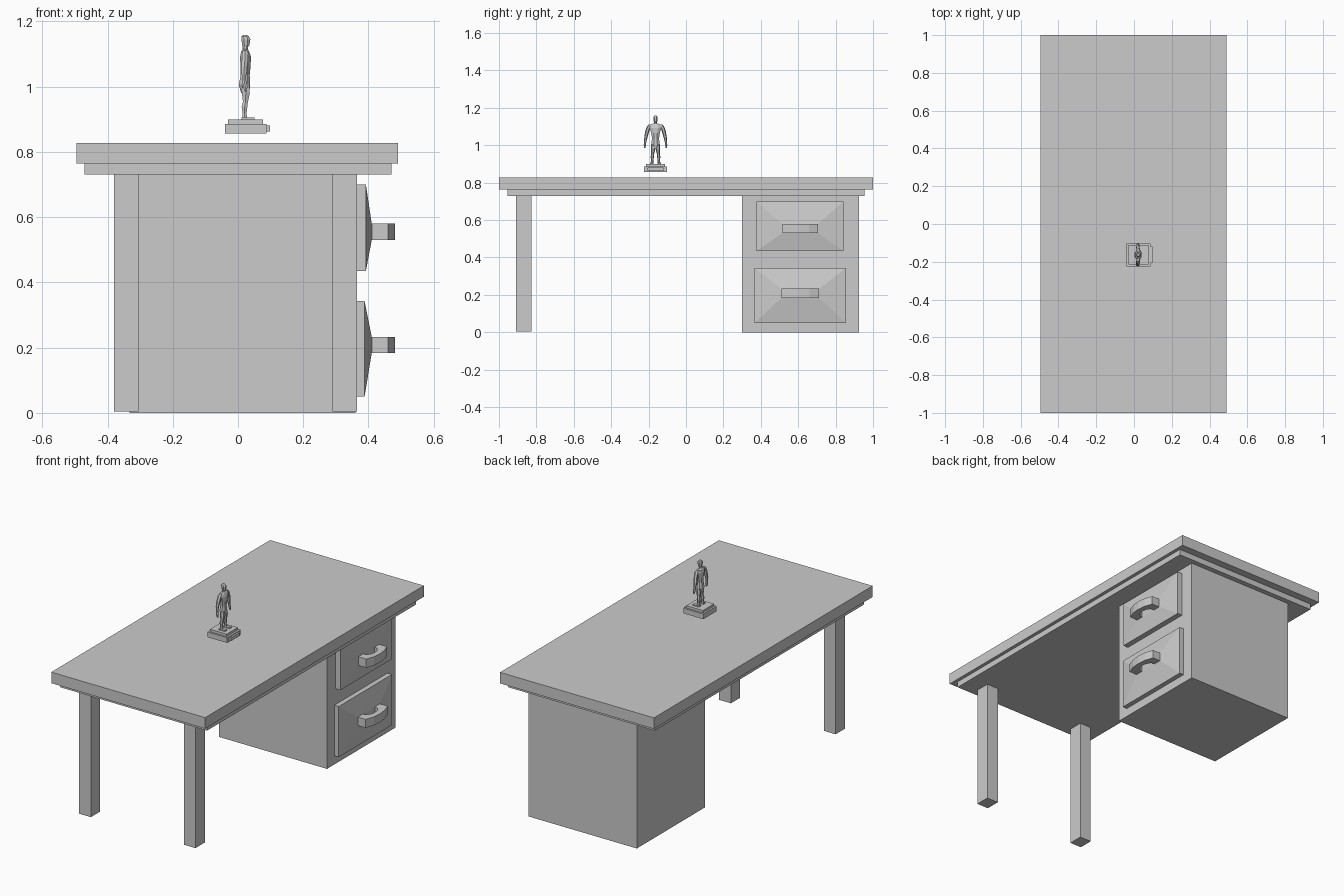
import bpy, bmesh
from math import cos, sin, pi


def finish(name, bm):
    bmesh.ops.recalc_face_normals(bm, faces=bm.faces[:])
    me = bpy.data.meshes.new(name)
    bm.to_mesh(me)
    bm.free()
    ob = bpy.data.objects.new(name, me)
    bpy.context.collection.objects.link(ob)
    return ob


def bridge(name, rings):
    """Skin a list of closed point rings and cap both ends."""
    bm = bmesh.new()
    vs = [[bm.verts.new(p) for p in r] for r in rings]
    n = len(vs[0])
    for a, b in zip(vs, vs[1:]):
        for i in range(n):
            j = (i + 1) % n
            bm.faces.new((a[i], a[j], b[j], b[i]))
    bm.faces.new(vs[0][::-1])
    bm.faces.new(vs[-1])
    return finish(name, bm)


def box(name, x0, x1, y0, y1, z0, z1):
    return bridge(name, [[(x0, y0, z), (x1, y0, z), (x1, y1, z), (x0, y1, z)]
                         for z in (z0, z1)])


def loft(name, sections, sides=8):
    """Stacked horizontal ellipses: (z, centre x, centre y, radius x, radius y)."""
    return bridge(name, [[(cx + rx * cos(2 * pi * (i + .5) / sides),
                           cy + ry * sin(2 * pi * (i + .5) / sides), z)
                          for i in range(sides)] for z, cx, cy, rx, ry in sections])


# Desk top, apron, cabinet and legs
box("desk_top", -0.495, 0.49, -1, 1, 0.764, 0.828)
box("desk_apron", -0.47, 0.47, -0.955, 0.955, 0.73, 0.764)
box("cabinet", -0.333, 0.36, 0.30, 0.925, 0, 0.732)
for side, x in (("back", -0.38), ("front", 0.29)):
    box(side + "_leg", x, x + 0.075, -0.91, -0.825, 0.005, 0.732)


# Drawer fronts: slab with a shallow pyramid, plus arched pull
def drawer(name, y0, y1, z0, z1, hy0, hy1, hz0, hz1, x_slab):
    def rect(x, a, b, c, d):
        return [(x, a, c), (x, b, c), (x, b, d), (x, a, d)]
    bridge(name + "_drawer", [rect(0.355, y0, y1, z0, z1),
                              rect(x_slab, y0, y1, z0, z1),
                              rect(0.41, hy0, hy1, hz0, hz1)])
    mid, h = (hy0 + hy1) / 2, (hy1 - hy0) / 2
    outer = [(-1, 0.405), (-1, 0.46), (-.5, 0.477), (0, 0.482),
             (.5, 0.477), (1, 0.46), (1, 0.405)]
    inner = [(.55, 0.405), (.5, 0.43), (.25, 0.446), (0, 0.45),
             (-.25, 0.446), (-.5, 0.43), (-.55, 0.405)]
    bridge(name + "_handle", [[(x, mid + t * h, z) for t, x in outer + inner]
                              for z in (hz0, hz1)])


drawer("upper", 0.377, 0.843, 0.435, 0.70, 0.515, 0.705, 0.53, 0.58, 0.392)
drawer("lower", 0.367, 0.855, 0.05, 0.343, 0.51, 0.712, 0.184, 0.233, 0.388)

# Statuette plinth
C = -0.163
box("plinth_base", -0.04, 0.088, C - 0.061, C + 0.061, 0.856, 0.886)
box("plinth_step", -0.03, 0.077, C - 0.051, C + 0.051, 0.886, 0.90)
box("plinth_plaque", 0.086, 0.098, C - 0.043, C + 0.043, 0.862, 0.881)

# Statuette
loft("statuette_head", [(1.105, .022, C, .009, .008), (1.121, .022, C, .009, .008),
                        (1.127, .024, C, .012, .010), (1.145, .024, C, .015, .013),
                        (1.154, .022, C, .013, .011), (1.158, .022, C, .007, .006)])
loft("statuette_torso", [(.98, .022, C, .013, .020), (1.005, .020, C, .019, .025),
                         (1.035, .022, C, .015, .020), (1.065, .023, C, .017, .025),
                         (1.092, .023, C, .018, .034), (1.108, .022, C, .013, .034),
                         (1.116, .022, C, .008, .014)])
for side, s in (("left", 1), ("right", -1)):
    loft(side + "_statuette_arm", [
        (.985, .024, C + s * .058, .004, .003), (1.002, .022, C + s * .057, .008, .006),
        (1.02, .019, C + s * .055, .006, .006), (1.045, .018, C + s * .051, .009, .009),
        (1.08, .021, C + s * .043, .011, .011), (1.103, .022, C + s * .034, .011, .011),
        (1.112, .022, C + s * .027, .007, .007)], 6)
    loft(side + "_statuette_leg", [
        (.90, .021, C + s * .019, .009, .008), (.918, .020, C + s * .018, .007, .006),
        (.938, .020, C + s * .017, .010, .009), (.955, .023, C + s * .015, .009, .008),
        (.98, .024, C + s * .013, .014, .012), (1.005, .022, C + s * .012, .014, .012)], 6)
    box(side + "_statuette_foot", .011, .051, C + s * .021 - .009, C + s * .021 + .009,
        .899, .906)
